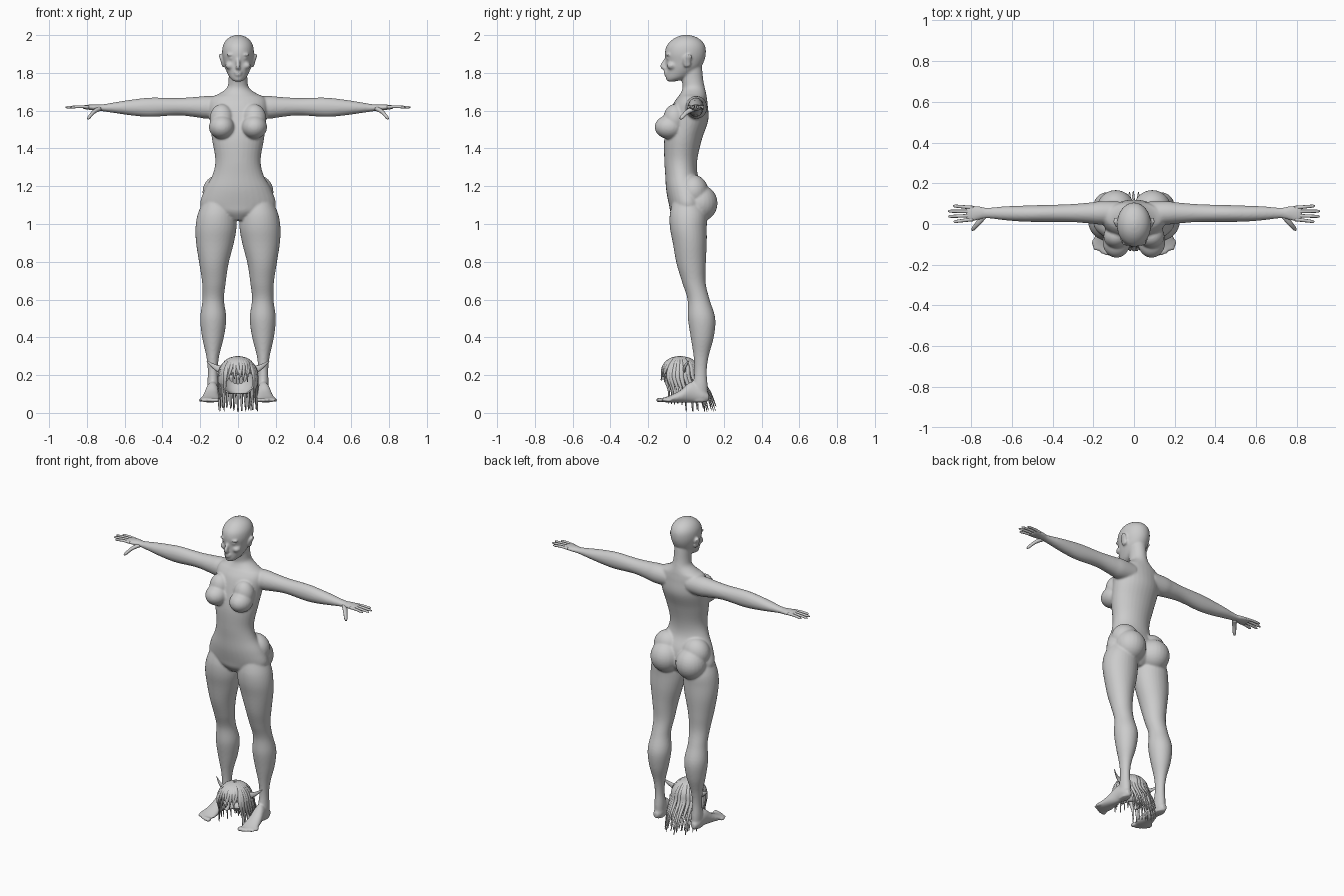
import bpy, bmesh, math, random
from mathutils import Vector, Matrix

random.seed(4)
cube = bpy.data.objects.get("Cube")
if cube:
    bpy.data.objects.remove(cube)

clay = bpy.data.materials.new("clay_grey")
clay.use_nodes = True
GREY = (0.6, 0.6, 0.6, 1)
clay.diffuse_color = GREY
clay.node_tree.nodes["Principled BSDF"].inputs["Base Color"].default_value = GREY


def spline(rows, steps):
    """Smoothly resample rows of numbers with a Catmull-Rom curve."""
    rows = [Vector(r) for r in rows]
    ext = [rows[0]] + rows + [rows[-1]]
    out = []
    for a, b, c, d in zip(ext, ext[1:], ext[2:], ext[3:]):
        for k in range(steps):
            t = k / steps
            out.append(b + (c - a) * (t / 2) + (a * 2 - b * 5 + c * 4 - d) * (t * t / 2)
                       + (b * 3 - a - c * 3 + d) * (t ** 3 / 2))
    return out + [rows[-1]]


def skin(bm, rings):
    """Join rings of points into a closed tube."""
    loops = [[bm.verts.new(p) for p in ring] for ring in rings]
    n = len(loops[0])
    for lo, hi in zip(loops, loops[1:]):
        for i in range(n):
            j = (i + 1) % n
            bm.faces.new((lo[i], lo[j], hi[j], hi[i]))
    bm.faces.new(loops[0][::-1])
    bm.faces.new(loops[-1])


def loft(bm, rows, axis, side=1, n=32):
    """Oval sections; row = position on axis, then low/high on the other two axes."""
    rings = []
    for t, a0, a1, b0, b1 in spline(rows, 5):
        ring = []
        for i in range(n):
            ang = math.tau * i / n
            a = (a0 + a1) / 2 + (a1 - a0) / 2 * math.cos(ang)
            b = (b0 + b1) / 2 + (b1 - b0) / 2 * math.sin(ang)
            x, y, z = {"x": (t, a, b), "y": (a, t, b), "z": (a, b, t)}[axis]
            ring.append((x * side, y, z))
        rings.append(ring)
    skin(bm, rings)


def tube(bm, path, width, flat, across, taper, n=10):
    """Tapering tube along a path; flat = thickness relative to width."""
    pts = spline(path, 4)
    rings = []
    for k, p in enumerate(pts):
        tan = (pts[min(k + 1, len(pts) - 1)] - pts[max(k - 1, 0)]).normalized()
        nor = tan.cross(Vector(across)).normalized()
        wid = nor.cross(tan)
        r = width * taper(k / (len(pts) - 1))
        rings.append([p + wid * (r * math.cos(math.tau * i / n))
                      + nor * (r * flat * math.sin(math.tau * i / n)) for i in range(n)])
    skin(bm, rings)


def ball(bm, centre, radii):
    m = Matrix.Translation(centre) @ Matrix.Diagonal((*radii, 1))
    bmesh.ops.create_uvsphere(bm, u_segments=24, v_segments=16, radius=1, matrix=m)


def finish(bm, name):
    bmesh.ops.recalc_face_normals(bm, faces=bm.faces)
    mesh = bpy.data.meshes.new(name)
    bm.to_mesh(mesh)
    bm.free()
    for p in mesh.polygons:
        p.use_smooth = True
    mesh.materials.append(clay)
    ob = bpy.data.objects.new(name, mesh)
    bpy.context.collection.objects.link(ob)
    return ob


# Body: trunk and head (height, half width, front, back)
body = bmesh.new()
trunk = [(1.02, .05, -.05, .06), (1.06, .15, -.08, .1), (1.1, .2, -.09, .11),
         (1.18, .178, -.105, .1), (1.26, .135, -.11, .063), (1.34, .12, -.115, .06),
         (1.45, .138, -.115, .085), (1.55, .15, -.095, .118), (1.63, .155, -.07, .115),
         (1.67, .14, -.045, .11), (1.69, .1, -.03, .107), (1.72, .06, -.018, .1),
         (1.76, .05, -.022, .092), (1.83, .05, -.03, .085)]
head = [(1.755, .022, -.1, -.055), (1.775, .044, -.107, .01), (1.82, .066, -.106, .07),
        (1.86, .077, -.107, .095), (1.9, .084, -.112, .105), (1.94, .081, -.104, .102),
        (1.97, .066, -.08, .083), (1.99, .042, -.05, .053), (2.001, .012, -.015, .018)]
for part in (trunk, head):
    loft(body, [(z, -w, w, f, b) for z, w, f, b in part], "z")

# Nose and lips
tube(body, [(0, -.1, 1.882), (0, -.117, 1.855), (0, -.126, 1.835), (0, -.108, 1.823)],
     .013, 1, (1, 0, 0), lambda t: .65 + .45 * t)
for z, w in ((1.803, .024), (1.79, .02)):
    ball(body, (0, -.104, z), (w, .013, .007))

leg = [(1.12, .03, .185, -.07, .09), (1.05, .012, .214, -.086, .11), (.98, .008, .225, -.085, .11),
       (.9, .022, .222, -.07, .11), (.79, .05, .205, -.05, .105), (.69, .065, .19, -.02, .104),
       (.6, .074, .188, .008, .125), (.5, .062, .2, .01, .155), (.4, .075, .19, .025, .147),
       (.3, .1, .168, .04, .12), (.22, .107, .16, .045, .11), (.14, .102, .163, .035, .115),
       (.06, .105, .16, .03, .115)]
foot = [(.122, .12, .15, .065, .1), (.09, .103, .163, .055, .13), (.03, .102, .17, .055, .165),
        (-.03, .1, .185, .055, .12), (-.09, .098, .2, .055, .09), (-.13, .108, .2, .058, .078)]
arm = [(.07, 0, .11, 1.56, 1.675), (.16, -.003, .112, 1.557, 1.678), (.22, .003, .105, 1.565, 1.673),
       (.32, .01, .097, 1.575, 1.667), (.46, .01, .093, 1.567, 1.669), (.55, .012, .09, 1.573, 1.66),
       (.63, .018, .087, 1.584, 1.648), (.72, .028, .08, 1.597, 1.633), (.76, .021, .087, 1.601, 1.633),
       (.8, .012, .091, 1.606, 1.631), (.825, .02, .085, 1.611, 1.627)]
for s in (-1, 1):
    loft(body, leg, "z", s)
    loft(body, foot, "y", s)
    loft(body, arm, "x", s)
    # Chest and hip fullness
    ball(body, (s * .086, -.088, 1.513), (.068, .078, .063))
    ball(body, (s * .086, -.06, 1.555), (.064, .06, .08))
    ball(body, (s * .09, .072, 1.11), (.094, .095, .098))
    ball(body, (s * .1, .04, 1.17), (.088, .078, .09))
    # Brows, eyes, cheeks and ears
    ball(body, (s * .036, -.094, 1.896), (.026, .014, .007))
    ball(body, (s * .034, -.089, 1.877), (.015, .014, .007))
    ball(body, (s * .043, -.075, 1.838), (.024, .026, .02))
    tube(body, [(s * .078, .01, 1.832), (s * .084, .005, 1.865), (s * .097, .022, 1.895)],
         .02, .4, (0, 1, 0), lambda t: .5 + math.sin(math.pi * (.15 + .7 * t)) * .6)
    # Toes
    for k in range(5):
        ball(body, (s * (.113 + .021 * k), -.14 + .006 * k * k / 2, .068),
             (.015 - .001 * k, .02, .013 - .0007 * k))

body = finish(body, "body")
fuse = body.modifiers.new("fuse", "REMESH")
fuse.mode = "VOXEL"
fuse.voxel_size = .006
fuse.use_smooth_shade = True
soft = body.modifiers.new("soften", "SMOOTH")
soft.factor = .5
soft.iterations = 7

# Fingers and thumbs
for s, name in ((-1, "right"), (1, "left")):
    hand = bmesh.new()
    for k, reach in enumerate((.885, .912, .914, .888)):
        y0, y1 = .023 + .019 * k, .011 + .026 * k
        tube(hand, [(s * .79, y0, 1.619), (s * .84, (y0 + y1) / 2, 1.621), (s * reach, y1, 1.617)],
             .0095, .9, (0, 1, 0), lambda t: 1 - .25 * t if t < .95 else .4)
    tube(hand, [(s * .735, .042, 1.61), (s * .765, .005, 1.592), (s * .795, -.03, 1.556)],
         .017, .8, (0, 1, 0), lambda t: 1 - .45 * t if t < .95 else .3)
    finish(hand, name + "_fingers")

# Wig standing between the feet: hollow cap
CENTRE, RADII = Vector((0, -.03, .19)), Vector((.095, .1, .108))
cap = bmesh.new()
ball(cap, CENTRE, RADII)
opening = [v for v in cap.verts if v.co.z < .1 or (v.co.y < -.05 and v.co.z < .21)]
bmesh.ops.delete(cap, geom=opening, context="VERTS")
cap = finish(cap, "wig_cap")
cap.modifiers.new("thickness", "SOLIDIFY").thickness = .008

# Wig locks: short fringe in front, long at the sides and back
locks = bmesh.new()


def on_cap(turn, tilt, grow=1.0):
    d = Vector((math.sin(tilt) * math.cos(turn), math.sin(tilt) * math.sin(turn), math.cos(tilt)))
    return CENTRE + Vector([a * b * grow for a, b in zip(d, RADII)])


COUNT = 34
for i in range(COUNT):
    turn = math.tau * (i + .5) / COUNT + random.uniform(-.05, .05)
    back = math.sin(turn)
    path = [on_cap(turn, .08), on_cap(turn, .6, 1.03), on_cap(turn, 1.1, 1.05)]
    if back < -.75:
        path += [on_cap(turn + random.uniform(-.2, .2), 1.5 + random.uniform(0, .35), 1.04)]
    else:
        low = random.uniform(.004, .04) if back > 0 else random.uniform(.03, .07)
        mid, end = on_cap(turn, 1.6, 1.08), on_cap(turn, 1.57, 1.1)
        end.z = low
        end.y += .06 * max(back, 0) + .02
        path += [mid, (mid + end) / 2 + Vector((0, .01, 0)), end]
    tube(locks, path, .015, .5, (-math.sin(turn), math.cos(turn), 0),
         lambda t: .5 + .9 * t if t < .5 else .95 - (t - .5) * 1.6)
# Inner back locks
for i in range(9):
    x = -.072 + .018 * i
    tube(locks, [(x, .045, .2), (x, .07, .12), (x * 1.1, .1, random.uniform(.004, .03))],
         .014, .5, (1, 0, 0), lambda t: 1 - .75 * t)
finish(locks, "wig_locks")

# Pointed side pieces of the wig
for s, name in ((-1, "right"), (1, "left")):
    tip = bmesh.new()
    tube(tip, [(s * .08, -.01, .225), (s * .125, -.005, .245), (s * .165, .015, .275)],
         .024, .4, (0, 0, 1), lambda t: 1 - .9 * t)
    finish(tip, "wig_" + name + "_point")
